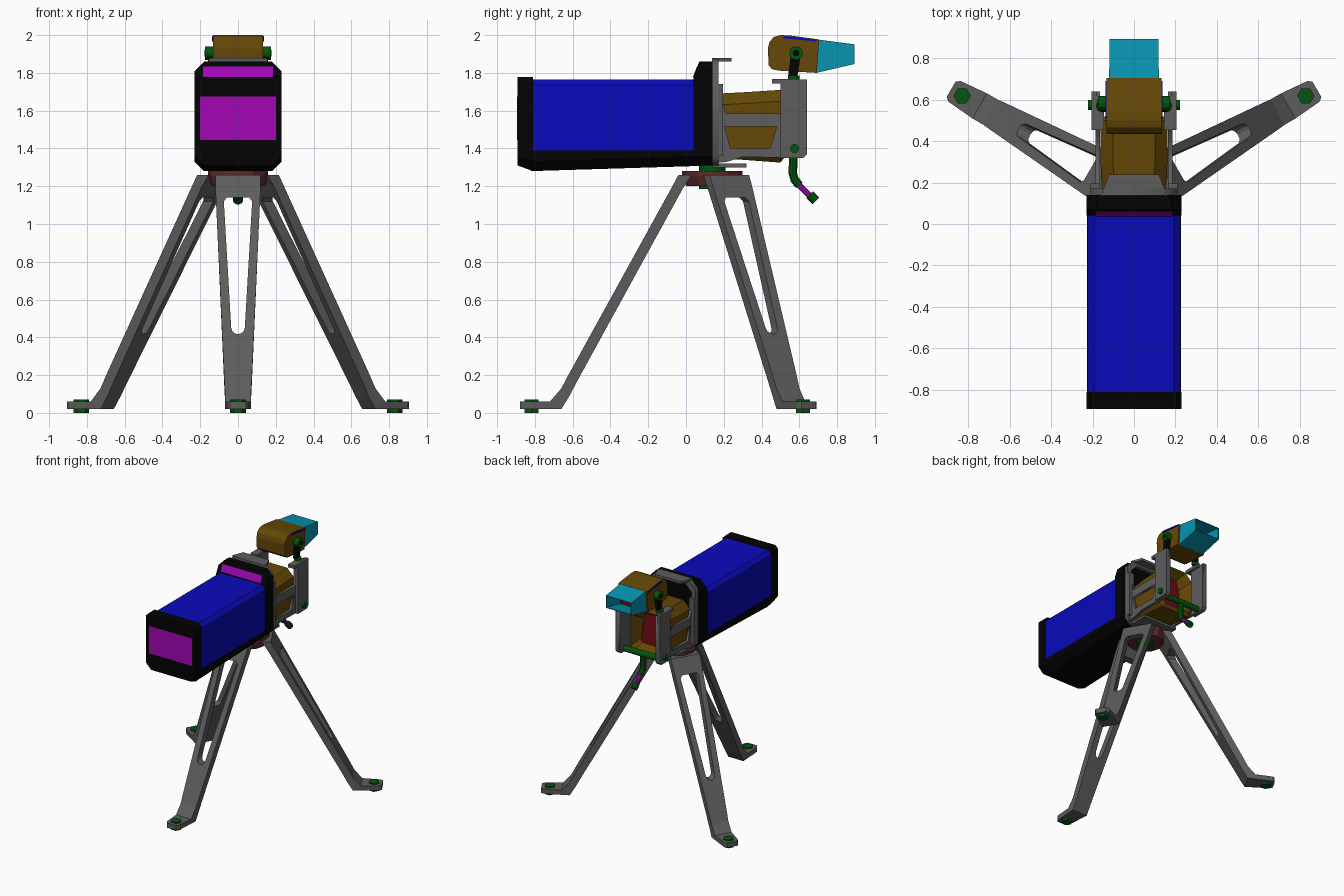
import bpy, bmesh, math
from mathutils import Matrix, Vector

if "Cube" in bpy.data.objects:
    bpy.data.objects.remove(bpy.data.objects["Cube"])

COL = dict(blue=(.003, .003, .50), black=(.001, .001, .001), purple=(.36, .002, .46), brown=(.13, .065, .002),
           cyan=(.002, .30, .44), red=(.16, .004, .008), maroon=(.11, .025, .025), green=(.001, .09, .004),
           grey=(.11, .11, .11))
MATS = {}
for n, c in COL.items():
    MATS[n] = bpy.data.materials.new(n)
    MATS[n].diffuse_color = (*c, 1)


def finish(name, bm, col='grey'):
    bmesh.ops.recalc_face_normals(bm, faces=bm.faces)
    me = bpy.data.meshes.new(name)
    bm.to_mesh(me)
    bm.free()
    ob = bpy.data.objects.new(name, me)
    bpy.context.collection.objects.link(ob)
    me.materials.append(MATS[col])
    return ob


def loft(name, rings, col='grey', caps=(True, True)):
    """Skin a list of equal-length point rings."""
    bm = bmesh.new()
    vs = [[bm.verts.new(p) for p in r] for r in rings]
    n = len(rings[0])
    for a, b in zip(vs, vs[1:]):
        for i in range(n):
            bm.faces.new((a[i], a[(i + 1) % n], b[(i + 1) % n], b[i]))
    if caps[0]:
        bm.faces.new(vs[0])
    if caps[1]:
        bm.faces.new(vs[-1])
    return finish(name, bm, col)


def ring(y, w, z0, z1, cb=.001, ct=.001):
    """Chamfered rectangle across the model at depth y."""
    return [(-w + cb, y, z0), (w - cb, y, z0), (w, y, z0 + cb), (w, y, z1 - ct),
            (w - ct, y, z1), (-w + ct, y, z1), (-w, y, z1 - ct), (-w, y, z0 + cb)]


def side_prism(name, pts, x0, x1, col='grey'):
    return loft(name, [[(x, y, z) for y, z in pts] for x in (x0, x1)], col)


def box(name, x0, x1, y0, y1, z0, z1, col='grey'):
    return side_prism(name, [(y0, z0), (y1, z0), (y1, z1), (y0, z1)], x0, x1, col)


def plate(name, loops, depth, mat):
    """Flat plate with holes: first loop is the outline."""
    cu = bpy.data.curves.new(name, 'CURVE')
    cu.dimensions, cu.fill_mode, cu.extrude = '2D', 'BOTH', depth / 2
    for pts in loops:
        sp = cu.splines.new('POLY')
        sp.points.add(len(pts) - 1)
        for p, (u, v) in zip(sp.points, pts):
            p.co = (u, v, 0, 1)
        sp.use_cyclic_u = True
    cu.materials.append(MATS['grey'])
    ob = bpy.data.objects.new(name, cu)
    bpy.context.collection.objects.link(ob)
    ob.matrix_world = mat
    bpy.ops.object.select_all(action='DESELECT')
    ob.select_set(True)
    bpy.context.view_layer.objects.active = ob
    bpy.ops.object.convert(target='MESH')


def rod(name, a, b, r, col, n=12, r2=None):
    a, b = Vector(a), Vector(b)
    bm = bmesh.new()
    q = (b - a).to_track_quat('Z', 'Y').to_matrix().to_4x4()
    bmesh.ops.create_cone(bm, cap_ends=True, segments=n, radius1=r, radius2=r2 or r, depth=(b - a).length,
                          matrix=Matrix.Translation((a + b) / 2) @ q)
    return finish(name, bm, col)


def pipe(name, pts, r, col, n=10):
    """Tube in the x = 0 plane along (y, z) points."""
    rings = []
    for i, p in enumerate(pts):
        d = (Vector(pts[min(i + 1, len(pts) - 1)]) - Vector(pts[max(i - 1, 0)])).normalized()
        rings.append([(r * math.cos(t), p[0] - d.y * r * math.sin(t), p[1] + d.x * r * math.sin(t))
                      for t in (k * math.tau / n for k in range(n))])
    return loft(name, rings, col)


SIDE = Matrix(((0, 0, 1, 0), (1, 0, 0, 0), (0, 1, 0, 0), (0, 0, 0, 1)))
FRONT = Matrix(((1, 0, 0, 0), (0, 0, -1, 0), (0, 1, 0, 0), (0, 0, 0, 1)))

# tripod legs: bent tapered strap with a slot, flat foot and hex bolt
stations = [((.18, 1.26), (.11, 1.26), .12), ((.212, 1.20), (.15, 1.20), .12), ((.763, .20), (.715, .17), .074),
            ((.80, .13), (.757, .09), .07), ((.86, .06), (.80, .02), .07), ((1.0, .06), (1.0, .02), .058),
            ((1.02, .06), (1.02, .02), .043)]
slot = [(-.06, 1.14), (.06, 1.14), (.075, 1.12), (.036, .45)]
slot += [(.035 * math.cos(t), .45 - .033 * math.sin(t)) for t in (math.pi * k / 6 for k in range(1, 6))]
slot += [(-.036, .45), (-.075, 1.12)]
for name, ang in (('right', 30), ('left', 150), ('front', 270)):
    leg = loft(name + '_leg', [[(o[0], -w, o[1]), (o[0], w, o[1]), (i[0], w, i[1]), (i[0], -w, i[1])]
                               for o, i, w in stations])
    cut = loft('slot_cutter', [[(r, w, z) for w, z in slot] for r in (-.1, 1.2)])
    mod = leg.modifiers.new('slot', 'BOOLEAN')
    mod.operation, mod.solver, mod.object = 'DIFFERENCE', 'EXACT', cut
    bpy.context.view_layer.objects.active = leg
    bpy.ops.object.modifier_apply(modifier='slot')
    bpy.data.objects.remove(cut)
    bolt = rod(name + '_foot_bolt', (.958, 0, 0), (.958, 0, .07), .042, 'green', 6)
    for ob in (leg, bolt):
        ob.data.transform(Matrix.Translation((0, .14, 0)) @ Matrix.Rotation(math.radians(ang), 4, 'Z'))

# swivel hub
rod('hub', (0, .14, 1.2), (0, .14, 1.255), .14, 'maroon', 12, .16)
rod('hub_rim', (0, .14, 1.255), (0, .14, 1.28), .16, 'maroon', 12)
rod('swivel_bolt', (0, .14, 1.185), (0, .14, 1.31), .07, 'green', 12)
box('mount_plate', -.16, .16, .14, .32, 1.30, 1.32)

# main housing
loft('housing_shell', [ring(y, .224, 1.36, 1.765, .01, .03) for y in (-.82, .05)], 'blue')
loft('housing_tray', [ring(-.82, .228, 1.28, 1.39, .05), ring(.06, .228, 1.307, 1.39, .05)], 'black')
loft('nose_frame', [ring(-.892, .23, 1.31, 1.778, .05, .025), ring(-.81, .23, 1.28, 1.778, .05, .025)], 'black')
box('front_window', -.2, .2, -.8935, -.88, 1.445, 1.675, 'purple')
loft('rear_collar', [ring(.04, .23, 1.31, 1.78, .05, .03), ring(.07, .23, 1.308, 1.86, .05, .05),
                     ring(.14, .23, 1.31, 1.86, .05, .05)], 'black')
side_prism('collar_window', [(.0365, 1.778), (.058, 1.835), (.07, 1.835), (.07, 1.778)], -.185, .185, 'purple')

# rear arch frame with top lip
outer = [(p[0], p[2]) for p in ring(0, .21, 1.31, 1.88, .04, .07)]
inner = [(p[0], p[2]) for p in ring(0, .17, 1.36, 1.84, .04, .06)]
plate('rear_arch', [outer, inner], .035, Matrix.Translation((0, .155, 0)) @ FRONT)
loft('arch_lip', [[(-.155, .15, z), (.155, .15, z), (.12, .24, z), (-.12, .24, z)] for z in (1.86, 1.88)])

# viewer housing with a recessed screen
loft('viewer_housing', [ring(.16, .15, 1.35, 1.69, .03, .06), ring(.30, .162, 1.34, 1.697, .03, .06),
                        ring(.50, .162, 1.325, 1.71, .03, .06), ring(.52, .15, 1.35, 1.70, .03, .06),
                        ring(.42, .11, 1.40, 1.64, .02, .05)], 'brown', (True, False))
loft('viewer_screen', [[(-.115, y, 1.39), (.115, y, 1.39), (.065, y, 1.645), (-.065, y, 1.645)]
                       for y in (.41, .44)], 'red')

# side frames, posts, pivots
frame = [(.14, 1.32), (.22, 1.33), (.30, 1.355), (.62, 1.35), (.64, 1.37), (.64, 1.76), (.5, 1.76), (.5, 1.585),
         (.21, 1.585), (.18, 1.70), (.14, 1.74)]
window = [(.205, 1.515), (.48, 1.515), (.445, 1.40), (.235, 1.40)]
for s, name in ((1, 'right'), (-1, 'left')):
    plate(name + '_side_frame', [frame, window], .02, Matrix.Translation((s * .175, 0, 0)) @ SIDE)
    side_prism(name + '_post', [(.5, 1.35), (.62, 1.35), (.64, 1.37), (.64, 1.765), (.5, 1.765)],
               s * .18, s * .205)
    box(name + '_front_rib', s * .165, s * .21, .14, .195, 1.36, 1.74)
    box(name + '_post_cap', s * .145, s * .205, .455, .6, 1.743, 1.768)
    rod(name + '_arm_base', (s * .155, .57, 1.765), (s * .155, .57, 1.785), .03, 'green')
    side_prism(name + '_visor_arm', [(.54, 1.78), (.59, 1.78), (.61, 1.91), (.56, 1.93)], s * .132, s * .16, 'black')
    rod(name + '_pivot_knob', (s * .125, .583, 1.905), (s * .175, .583, 1.905), .036, 'green')
    rod(name + '_pivot_pin', (s * .17, .583, 1.905), (s * .177, .583, 1.905), .017, 'black')
    rod(name + '_bar_end', (s * .2, .575, 1.40), (s * .223, .575, 1.40), .024, 'green')
    side_prism(name + '_visor_trim', [(.51, 1.984), (.69, 1.966), (.69, 1.976), (.52, 1.996)],
               s * .125, s * .138, 'blue')

# tilt handle
rod('cross_bar', (-.2, .575, 1.375), (.2, .575, 1.375), .025, 'green')
pipe('handle_stem', [(.57, 1.375), (.565, 1.27), (.575, 1.235), (.60, 1.205)], .024, 'green')
pipe('handle_grip', [(.59, 1.215), (.66, 1.145)], .017, 'purple')
pipe('handle_tip', [(.655, 1.155), (.688, 1.122)], .026, 'green')

# flip-up eyepiece: rounded body, tapering open hood, inner screen
side_prism('eyepiece_body', [(.437, 1.84), (.434, 1.93), (.442, 1.965), (.465, 1.99), (.50, 2.0), (.55, 1.998),
                             (.705, 1.977), (.692, 1.80), (.49, 1.812), (.455, 1.82)], -.132, .132, 'brown')


def hood_ring(y0, y1, w, zb, zt):
    return [(-w, y0, zb), (w, y0, zb), (w, y1, zt), (-w, y1, zt)]


loft('eyepiece_hood', [hood_ring(.69, .703, .12, 1.80, 1.976), hood_ring(.892, .892, .118, 1.847, 1.951),
                       hood_ring(.892, .892, .112, 1.853, 1.945), hood_ring(.70, .708, .112, 1.812, 1.967)],
     'cyan', (True, False))
loft('eyepiece_screen', [hood_ring(.70, .705, .108, 1.815, 1.964), hood_ring(.72, .728, .108, 1.82, 1.96)], 'red')

for m in bpy.data.materials:
    if m.users and not m.is_grease_pencil:
        m.use_nodes = True
        m.node_tree.nodes["Principled BSDF"].inputs["Base Color"].default_value = m.diffuse_color
